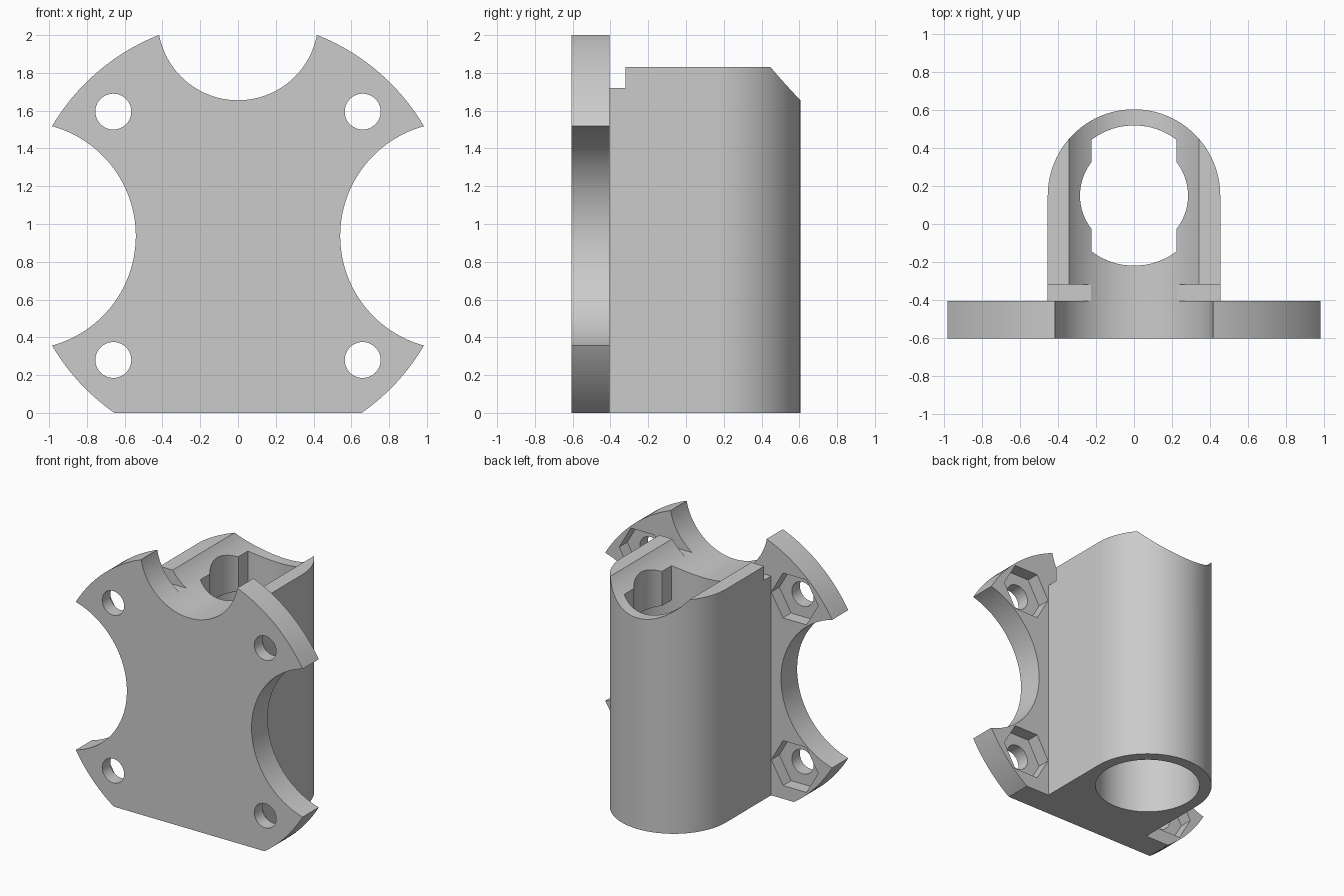
import bpy, bmesh
from math import sin, cos, pi, acos, radians

if "Cube" in bpy.data.objects:
    bpy.data.objects.remove(bpy.data.objects["Cube"], do_unlink=True)

grey = bpy.data.materials.new("plain grey")
grey.use_nodes = True
grey.diffuse_color = (0.6, 0.6, 0.6, 1)
grey.node_tree.nodes["Principled BSDF"].inputs["Base Color"].default_value = (0.6, 0.6, 0.6, 1)

CENTRE_Z, PLATE_R = 0.937, 1.143
FRONT, BACK = -0.605, -0.405
BORE_Y, BORE_R = 0.15, 0.37


def arc(u, v, r, start=0.0, end=2 * pi, n=96):
    """Points of an arc; a full circle leaves out the repeated end point."""
    steps = n if end - start >= 2 * pi - 1e-6 else n - 1
    return [(u + r * cos(start + (end - start) * i / steps),
             v + r * sin(start + (end - start) * i / steps)) for i in range(n)]


def box(u0, u1, v0, v1):
    return [(u0, v0), (u1, v0), (u1, v1), (u0, v1)]


def prism(name, points, low, high, axis="z"):
    """Extrude a 2D outline along z (points are x, y) or along y (points are x, z)."""
    place = (lambda u, v, w: (u, v, w)) if axis == "z" else (lambda u, v, w: (u, w, v))
    bm = bmesh.new()
    rings = [[bm.verts.new(place(u, v, w)) for u, v in points] for w in (low, high)]
    for ring in rings:
        bm.faces.new(ring)
    for i in range(len(points)):
        j = (i + 1) % len(points)
        bm.faces.new((rings[0][i], rings[0][j], rings[1][j], rings[1][i]))
    bmesh.ops.recalc_face_normals(bm, faces=bm.faces)
    mesh = bpy.data.meshes.new(name)
    bm.to_mesh(mesh)
    bm.free()
    mesh.materials.append(grey)
    obj = bpy.data.objects.new(name, mesh)
    bpy.context.collection.objects.link(obj)
    return obj


def combine(target, tool, operation="DIFFERENCE"):
    """Apply a boolean and throw the tool away."""
    mod = target.modifiers.new("cut", "BOOLEAN")
    mod.operation, mod.object, mod.solver = operation, tool, "EXACT"
    graph = bpy.context.evaluated_depsgraph_get()
    mesh = bpy.data.meshes.new_from_object(target.evaluated_get(graph))
    target.modifiers.clear()
    target.data = mesh
    bpy.data.objects.remove(tool, do_unlink=True)


# Round flange plate with scalloped sides
holder = prism("flanged_holder", arc(0, CENTRE_Z, PLATE_R, n=160), FRONT, BACK, "y")
for side in (-1, 1):
    combine(holder, prism("scallop", arc(side * PLATE_R, CENTRE_Z, 0.602, n=128), -1, 0, "y"))

# Bolt holes with hexagonal nut pockets in the back of the plate
for side in (-1, 1):
    for z in (0.28, 1.595):
        combine(holder, prism("bolt_hole", arc(side * 0.66, z, 0.095, n=48), -1, 0, "y"))
        combine(holder, prism("nut_pocket", arc(side * 0.66, z, 0.203, n=6), BACK - 0.1, 0, "y"))

# U-shaped sleeve, with a step beside the plate
outline = [(-0.455, -0.5), (0.455, -0.5)] + arc(0, BORE_Y, 0.455, 0, pi, 64)
sleeve = prism("sleeve", outline, -0.3, 1.83)
combine(sleeve, prism("step", box(-1, 1, -0.8, -0.32), 1.72, 2.5))

# Bore from below, then a narrower keyhole-shaped opening above it
combine(sleeve, prism("bore", arc(0, BORE_Y, BORE_R), -0.5, 1.45))
a = acos(0.225 / BORE_R)
slot = arc(0, BORE_Y, BORE_R, a, pi - a, 32) + arc(0, BORE_Y, BORE_R, pi + a, 2 * pi - a, 32)
combine(sleeve, prism("slot", slot, 1.3, 2.5))
combine(sleeve, prism("rod_hole", arc(0, BORE_Y, 0.285), 1.3, 2.5))

# Join, then cut the round channel along the top and the flat base
combine(holder, sleeve, "UNION")
combine(holder, prism("channel", arc(0, CENTRE_Z + PLATE_R, 0.425, n=128), -1, 1, "y"))
combine(holder, prism("base_cut", box(-2, 2, -2, 2), -1, 0))

bpy.ops.object.select_all(action="DESELECT")
holder.select_set(True)
bpy.context.view_layer.objects.active = holder
bpy.ops.object.shade_smooth_by_angle(angle=radians(30))
